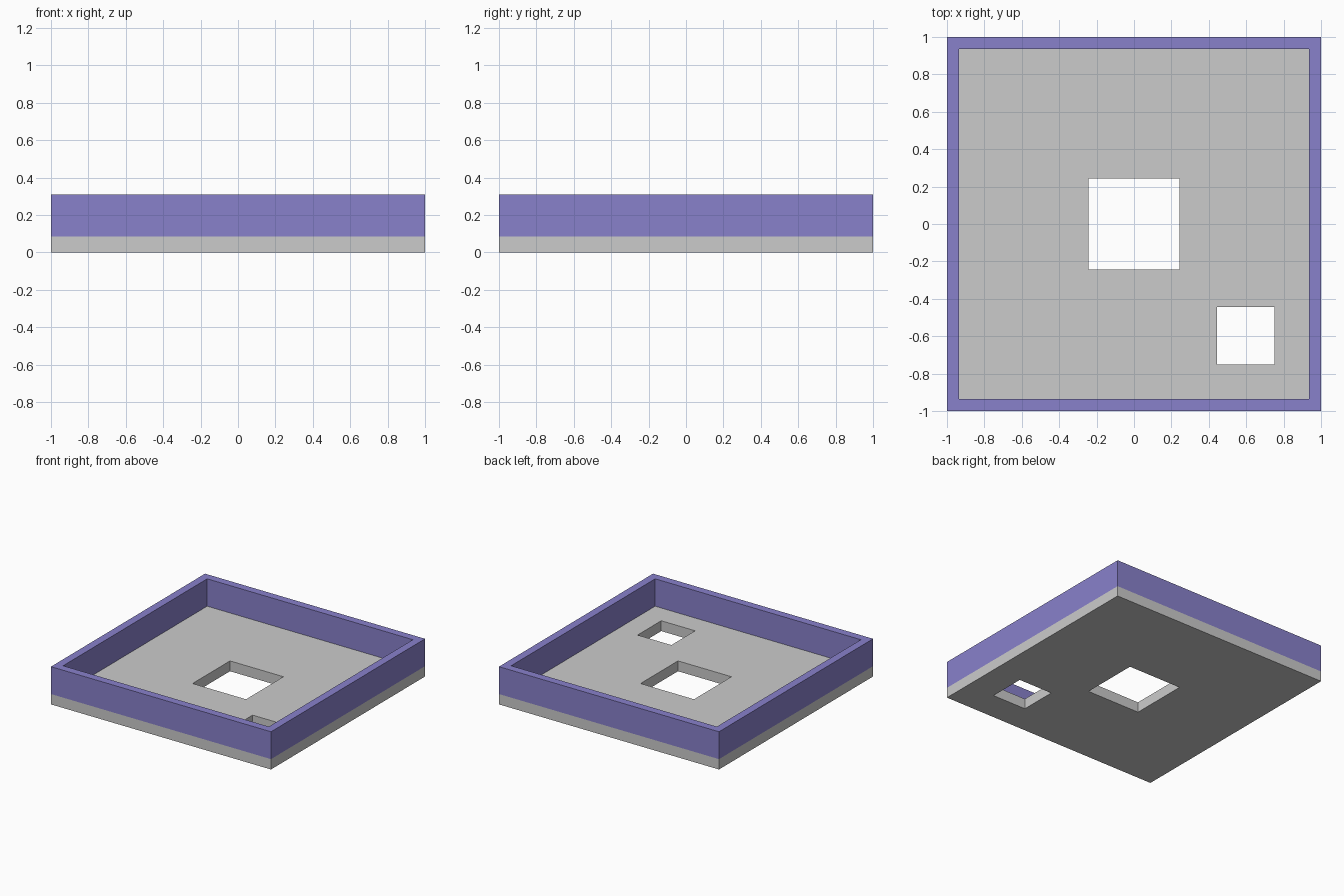
import bpy

if "Cube" in bpy.data.objects:
    bpy.data.objects.remove(bpy.data.objects["Cube"])


def box(name, x0, x1, y0, y1, z0, z1):
    bpy.ops.mesh.primitive_cube_add(
        size=1, location=((x0 + x1) / 2, (y0 + y1) / 2, (z0 + z1) / 2))
    ob = bpy.context.object
    ob.name = name
    ob.scale = (x1 - x0, y1 - y0, z1 - z0)
    bpy.ops.object.transform_apply(location=True, rotation=False, scale=True)
    return ob


def cut(target, cutter):
    cutter.hide_render = True
    mod = target.modifiers.new("cut", 'BOOLEAN')
    mod.operation = 'DIFFERENCE'
    mod.solver = 'EXACT'
    mod.object = cutter
    bpy.context.view_layer.objects.active = target
    bpy.ops.object.modifier_apply(modifier=mod.name)
    bpy.data.objects.remove(cutter)


FLOOR_TOP, TOP, INNER = 0.085, 0.31, 0.935

# Floor slab with a centre opening and a smaller corner opening
floor = box("floor_slab", -1, 1, -1, 1, 0, FLOOR_TOP)
for cx, cy, h in ((0, 0, 0.243), (0.597, -0.597, 0.154)):
    cut(floor, box("hole_cutter", cx - h, cx + h, cy - h, cy + h, -0.2, 0.3))

# Purple wall running around the rim
wall = box("rim_wall", -1, 1, -1, 1, FLOOR_TOP, TOP)
cut(wall, box("wall_cutter", -INNER, INNER, -INNER, INNER, -0.2, 0.6))
purple = bpy.data.materials.new("purple")
purple.diffuse_color = (0.25, 0.22, 0.60, 1)
purple.use_nodes = True
purple.node_tree.nodes["Principled BSDF"].inputs["Base Color"].default_value = purple.diffuse_color
wall.data.materials.clear()
wall.data.materials.append(purple)
